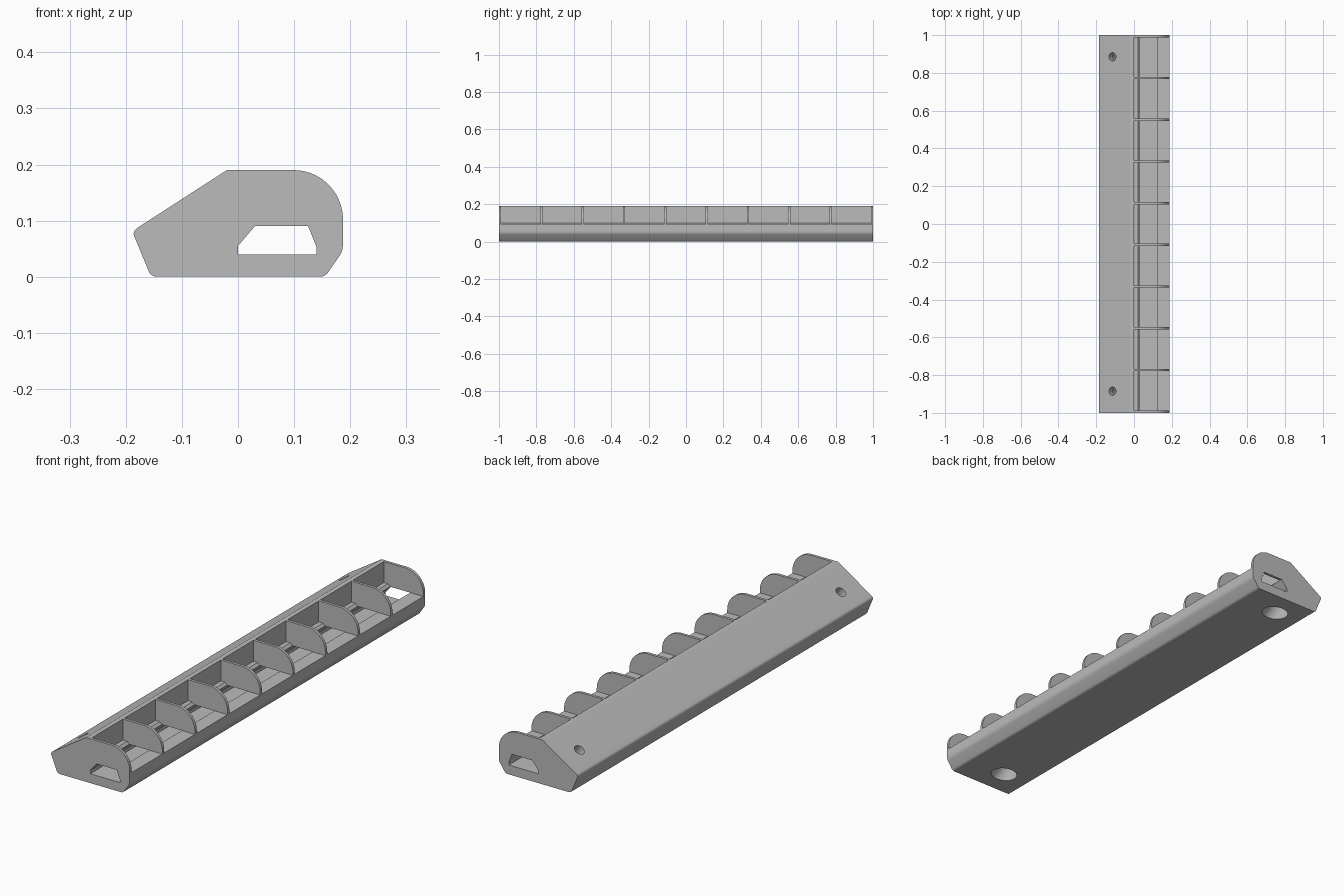
import bpy, bmesh, math
from mathutils import Vector

cube = bpy.data.objects.get("Cube")
if cube:
    bpy.data.objects.remove(cube, do_unlink=True)

grey = bpy.data.materials.new("plain_grey")
grey.use_nodes = True
tint = (0.5, 0.5, 0.5, 1)
grey.diffuse_color = tint
grey.node_tree.nodes["Principled BSDF"].inputs["Base Color"].default_value = tint


def link(bm, name):
    bmesh.ops.recalc_face_normals(bm, faces=bm.faces)
    mesh = bpy.data.meshes.new(name)
    bm.to_mesh(mesh)
    bm.free()
    obj = bpy.data.objects.new(name, mesh)
    bpy.context.collection.objects.link(obj)
    mesh.materials.append(grey)
    return obj


def add_prism(bm, profile, y0, y1):
    """Extrude an x-z profile along y."""
    face = bm.faces.new([bm.verts.new((x, y0, z)) for x, z in profile])
    ext = bmesh.ops.extrude_face_region(bm, geom=[face])["geom"]
    moved = [v for v in ext if isinstance(v, bmesh.types.BMVert)]
    bmesh.ops.translate(bm, verts=moved, vec=(0, y1 - y0, 0))


def fillet(a, corner, b, steps=6):
    """Rounded corner between two points."""
    a, c, b = Vector(a), Vector(corner), Vector(b)
    ts = [i / steps for i in range(steps + 1)]
    return [tuple(a * (1 - t) ** 2 + c * 2 * t * (1 - t) + b * t * t) for t in ts]


def combine(target, tool, operation):
    mod = target.modifiers.new("combine", 'BOOLEAN')
    mod.object, mod.operation, mod.solver = tool, operation, 'EXACT'
    bpy.context.view_layer.objects.active = target
    bpy.ops.object.modifier_apply(modifier=mod.name)
    bpy.data.objects.remove(tool, do_unlink=True)


# Body: sloped back, base, front rim and undercut channel
outline = [(0, 0.19), (-0.02, 0.19)]
outline += fillet((-0.178, 0.088), (-0.19, 0.08), (-0.184, 0.07))
outline += fillet((-0.16, 0.012), (-0.156, 0), (-0.144, 0))
outline += fillet((0.146, 0), (0.154, 0), (0.16, 0.007))
outline += fillet((0.18, 0.036), (0.187, 0.045), (0.187, 0.058))
outline += [(0.187, 0.09), (0.125, 0.09), (0.14, 0.053), (0.14, 0.04),
            (0, 0.04), (0, 0.055), (0.03, 0.09), (0.02, 0.1), (0, 0.1)]
bm = bmesh.new()
add_prism(bm, outline, -1, 1)
body = link(bm, "tray_body")

# Ten rounded dividers, standing above the channel
divider = [(-0.01, 0.19), (-0.01, 0.095), (0.02, 0.095), (0.03, 0.09),
           (0.125, 0.09), (0.13, 0.078), (0.187, 0.078)]
divider += [(0.099 + 0.088 * math.cos(a), 0.102 + 0.088 * math.sin(a))
            for a in (math.radians(i * 5) for i in range(19))]
bm = bmesh.new()
thick, count = 0.012, 10
for i in range(count):
    y = -1 + i * (2 - thick) / (count - 1)
    add_prism(bm, divider, y, y + thick)
combine(body, link(bm, "dividers"), 'UNION')

# Stepped screw holes, square to the slope
axis = Vector((0.55, 0, -0.835)).normalized()
turn = axis.to_track_quat('Z', 'Y')
for y in (-0.885, 0.885):
    mouth = Vector((-0.115, y, 0.13))
    for radius, start, end in ((0.022, -0.03, 0.08), (0.048, 0.04, 0.25)):
        bm = bmesh.new()
        bmesh.ops.create_cone(bm, cap_ends=True, segments=40, radius1=radius,
                              radius2=radius, depth=end - start)
        cutter = link(bm, "hole_cutter")
        cutter.hide_render = True
        cutter.rotation_mode = 'QUATERNION'
        cutter.rotation_quaternion = turn
        cutter.location = mouth + axis * (start + end) / 2
        bpy.context.view_layer.update()
        combine(body, cutter, 'DIFFERENCE')

bpy.ops.object.select_all(action='DESELECT')
body.select_set(True)
bpy.context.view_layer.objects.active = body
bpy.ops.object.shade_smooth_by_angle(angle=math.radians(25))
